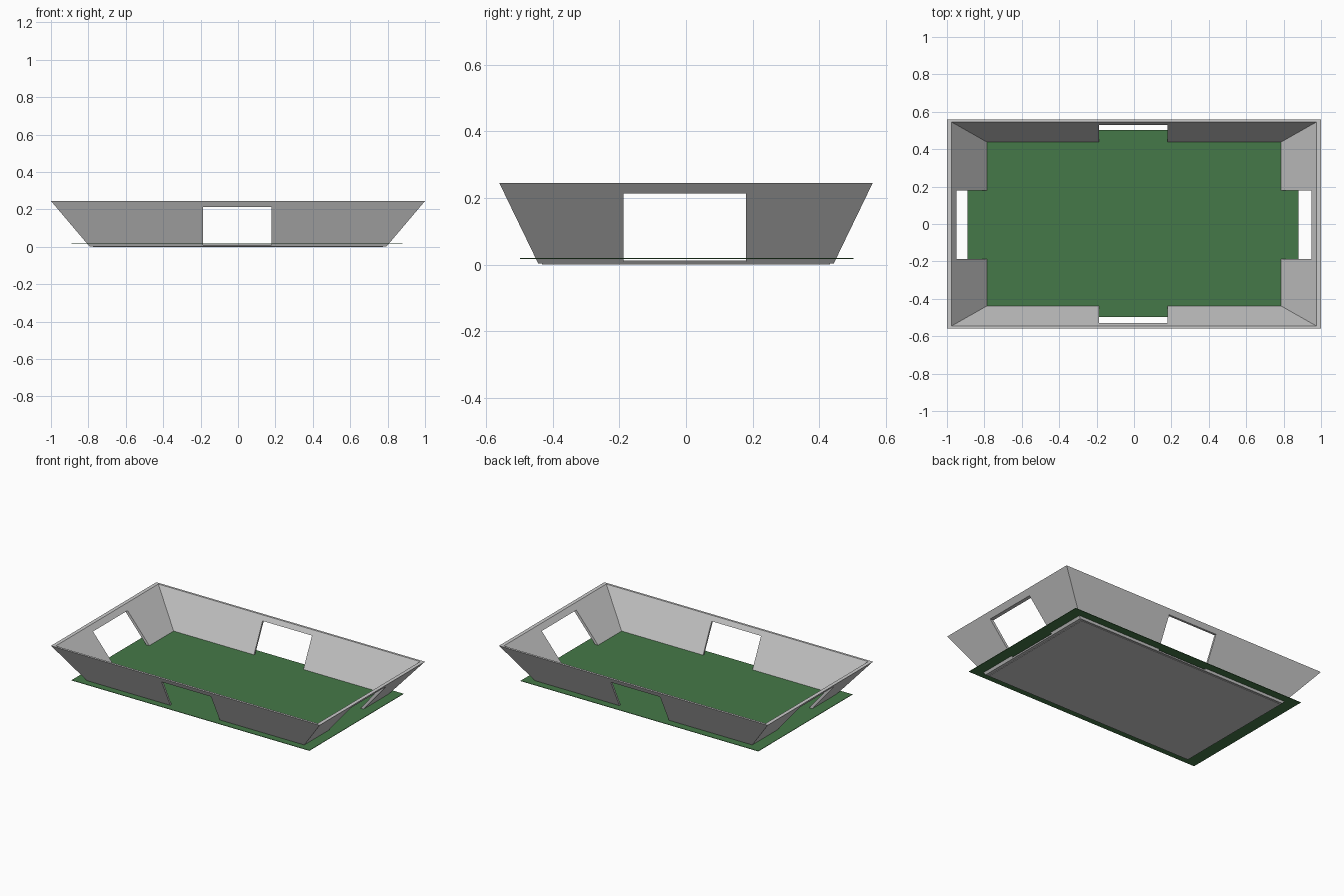
import bpy, bmesh

if "Cube" in bpy.data.objects:
    bpy.data.objects.remove(bpy.data.objects["Cube"])


def material(name, rgb):
    m = bpy.data.materials.new(name)
    m.diffuse_color = (*rgb, 1.0)
    m.use_nodes = True
    m.node_tree.nodes["Principled BSDF"].inputs["Base Color"].default_value = m.diffuse_color
    return m


grey = material("concrete_grey", (0.6, 0.6, 0.6))
green = material("grass_green", (0.06, 0.19, 0.065))

Z0, Z1 = 0.003, 0.245          # bottom and top of the sloping walls
LO, HI = 0.01, 0.213           # bottom and top of the wall openings
OPEN = (-0.188, 0.18)          # sideways span of the openings
OUTER = ((0.795, 0.443), (1.0, 0.56))    # half sizes at bottom, top
INNER = ((0.772, 0.430), (0.975, 0.545))


def half(shell, axis, z):
    t = (z - Z0) / (Z1 - Z0)
    return shell[0][axis] * (1 - t) + shell[1][axis] * t


def point(shell, axis, sign, col, z):
    """Point on one wall: col 0/3 are the corners, 1/2 the opening edges."""
    edge = half(shell, 1 - axis, z)
    u = (-edge, OPEN[0], OPEN[1], edge)[col]
    d = sign * half(shell, axis, z)
    return (d, u, z) if axis == 0 else (u, d, z)


# Sloping walls, each a 3 x 3 panel with its middle left open
def make_walls():
    bm = bmesh.new()
    levels = (Z0, LO, HI, Z1)

    def quad(*pts):
        bm.faces.new([bm.verts.new(p) for p in pts])

    for axis in (0, 1):
        for sign in (-1, 1):
            def o(c, r): return point(OUTER, axis, sign, c, levels[r])
            def i(c, r): return point(INNER, axis, sign, c, levels[r])
            for c in range(3):
                for r in range(3):
                    if (c, r) != (1, 1):
                        for p in (o, i):
                            quad(p(c, r), p(c + 1, r), p(c + 1, r + 1), p(c, r + 1))
                for r in (0, 3):    # top and bottom rims
                    quad(o(c, r), o(c + 1, r), i(c + 1, r), i(c, r))
            # reveals around the opening
            ring = [(1, 1), (2, 1), (2, 2), (1, 2)]
            for a, b in zip(ring, ring[1:] + ring[:1]):
                quad(o(*a), o(*b), i(*b), i(*a))
    bmesh.ops.remove_doubles(bm, verts=bm.verts, dist=1e-5)
    bmesh.ops.recalc_face_normals(bm, faces=bm.faces)
    me = bpy.data.meshes.new("sloping_walls")
    bm.to_mesh(me)
    bm.free()
    ob = bpy.data.objects.new("sloping_walls", me)
    bpy.context.collection.objects.link(ob)
    me.materials.append(grey)


def slab(name, x0, x1, y0, y1, z0, z1, mat):
    bpy.ops.mesh.primitive_cube_add(
        size=1, location=((x0 + x1) / 2, (y0 + y1) / 2, (z0 + z1) / 2))
    ob = bpy.context.object
    ob.name = name
    ob.scale = (x1 - x0, y1 - y0, z1 - z0)
    ob.data.materials.append(mat)


make_walls()
# Base plate under the pitch
slab("base_plate", -0.774, 0.774, -0.432, 0.432, 0.0, 0.012, grey)
# Thin grass sheet passing out through the walls
slab("grass_sheet", -0.89, 0.88, -0.498, 0.502, 0.017, 0.02, green)
